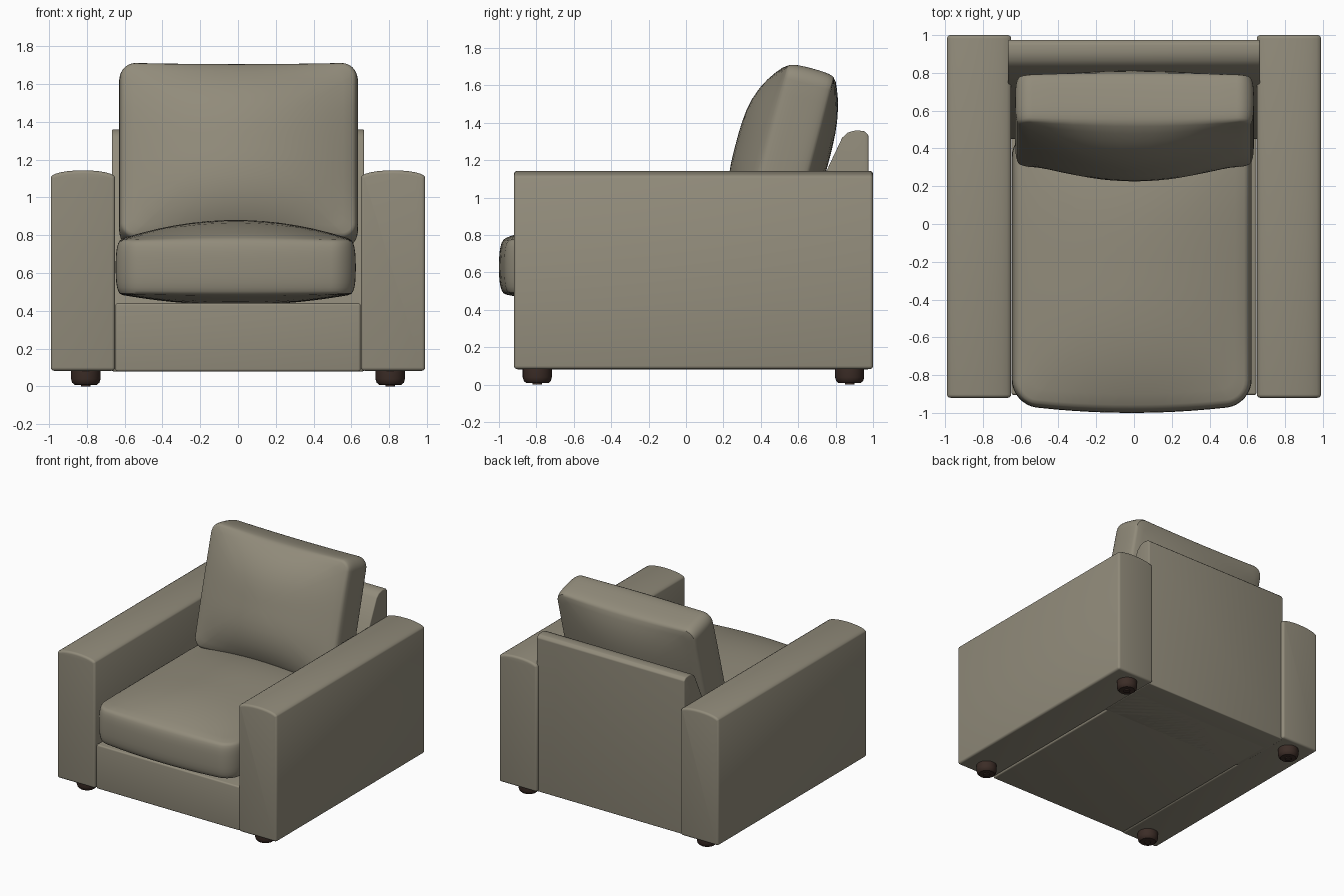
import bpy, bmesh, math
from mathutils import Matrix

if "Cube" in bpy.data.objects:
    bpy.data.objects.remove(bpy.data.objects["Cube"])


def material(name, rgb):
    m = bpy.data.materials.new(name)
    m.diffuse_color = (*rgb, 1)
    m.use_nodes = True
    m.node_tree.nodes["Principled BSDF"].inputs["Base Color"].default_value = m.diffuse_color
    return m


FABRIC = material("taupe fabric", (0.285, 0.26, 0.197))
WOOD = material("dark brown wood", (0.045, 0.026, 0.02))


def finish(name, bm, mat, matrix=Matrix()):
    bmesh.ops.transform(bm, matrix=matrix, verts=bm.verts)
    bmesh.ops.recalc_face_normals(bm, faces=bm.faces)
    me = bpy.data.meshes.new(name)
    bm.to_mesh(me)
    bm.free()
    me.materials.append(mat)
    ob = bpy.data.objects.new(name, me)
    bpy.context.collection.objects.link(ob)
    bpy.ops.object.select_all(action='DESELECT')
    ob.select_set(True)
    bpy.context.view_layer.objects.active = ob
    bpy.ops.object.shade_smooth_by_angle(angle=math.radians(38))
    return ob


def extrude(name, outline, matrix, length, bevel):
    """Extrude a 2D outline along local z and round its hard edges."""
    bm = bmesh.new()
    f = bm.faces.new([bm.verts.new((a, b, 0)) for a, b in outline])
    ext = bmesh.ops.extrude_face_region(bm, geom=[f])
    bmesh.ops.translate(bm, vec=(0, 0, length),
                        verts=[v for v in ext["geom"] if isinstance(v, bmesh.types.BMVert)])
    bmesh.ops.recalc_face_normals(bm, faces=bm.faces)
    hard = [e for e in bm.edges if e.calc_face_angle(0) > 0.6]
    bmesh.ops.bevel(bm, geom=hard, offset=bevel, segments=4, profile=0.5, affect='EDGES')
    return finish(name, bm, FABRIC, matrix)


def loft(rings):
    """Skin a list of closed rings and cap both ends."""
    bm = bmesh.new()
    rows = [[bm.verts.new(p) for p in r] for r in rings]
    n = len(rows[0])
    for a, b in zip(rows, rows[1:]):
        for i in range(n):
            j = (i + 1) % n
            bm.faces.new((a[i], a[j], b[j], b[i]))
    bm.faces.new(rows[0])
    bm.faces.new(rows[-1])
    return bm


def rounded_rect(hw, hd, r, arc=8, side=10):
    corners = []
    for k, (sx, sy) in enumerate([(1, 1), (-1, 1), (-1, -1), (1, -1)]):
        for i in range(arc + 1):
            t = math.pi / 2 * (k + i / arc)
            corners.append((sx * (hw - r) + r * math.cos(t), sy * (hd - r) + r * math.sin(t)))
    pts = []
    for i, p in enumerate(corners):
        pts.append(p)
        if i % (arc + 1) == arc:
            q = corners[(i + 1) % len(corners)]
            pts += [(p[0] + (q[0] - p[0]) * s / side, p[1] + (q[1] - p[1]) * s / side)
                    for s in range(1, side)]
    return pts


def cushion(name, hw, hd, r, thick, puff_top, puff_bottom, rnd, bow, matrix):
    """Pillow: rounded rim, domed top and bottom, bowed ends."""
    h = thick / 2

    def ring(inset, scale, z, puff):
        out = []
        for x, y in rounded_rect(hw - inset, hd - inset, r - inset):
            x, y = x * scale, y * scale
            u, v = x / hw, y / hd
            dome = puff * (1 - u * u) * (1 - abs(v) ** 3)
            out.append((x, y + bow * (1 - u * u) * v, z + dome))
        return out

    scales = [0.02, 0.12, 0.25, 0.4, 0.55, 0.7, 0.82, 0.92]
    rings = [ring(rnd, s, -h, -puff_bottom) for s in scales]
    for i in range(13):
        t = math.pi * (i / 12 - 0.5)
        c, s = math.cos(t), math.sin(t)
        z = math.copysign(abs(s) ** 0.8, s) * h
        w = s * s * s * s
        rings.append(ring(rnd * (1 - abs(c) ** 0.6), 1, z,
                          w * (puff_top if s > 0 else -puff_bottom)))
    rings += [ring(rnd, s, h, puff_top) for s in reversed(scales)]
    return finish(name, loft(rings), FABRIC, matrix)


# Outline planes: XZ outline extruded along -y, YZ outline extruded along +x
XZ = Matrix.Rotation(math.pi / 2, 4, 'X')
YZ = Matrix(((0, 0, 1, 0), (1, 0, 0, 0), (0, 1, 0, 0), (0, 0, 0, 1)))

# Arms with a softly crowned top, and feet
foot_profile = [(0.025, 0), (0.025, 0.008), (0.06, 0.009), (0.072, 0.02), (0.078, 0.04), (0.078, 0.095)]
for sx, side in ((-1, "left"), (1, "right")):
    top = [(sx * (0.82 + 0.17 * math.cos(t)), 1.105 + 0.038 * math.sin(t))
           for t in (math.pi * i / 12 for i in range(1, 12))]
    arm = ([(sx * 0.65, 0.083), (sx * 0.99, 0.083), (sx * 0.99, 1.105)] + top + [(sx * 0.65, 1.105)])
    extrude(side + "_arm", arm, Matrix.Translation((0, 1.0, 0)) @ XZ, 1.92, 0.018)
    for y, end in ((-0.795, "front"), (0.875, "back")):
        rings = [[(r * math.cos(math.tau * i / 32), r * math.sin(math.tau * i / 32), z)
                  for i in range(32)] for r, z in foot_profile]
        finish(f"{end}_{side}_foot", loft(rings), WOOD, Matrix.Translation((sx * 0.805, y, 0)))

# Seat base
extrude("base", [(-0.905, 0.08), (0.8, 0.08), (0.8, 0.44), (-0.905, 0.44)],
        Matrix.Translation((-0.648, 0, 0)) @ YZ, 1.296, 0.012)

# Sloped back frame with a rounded top
back = [(0.45, 0.08), (0.975, 0.08), (0.975, 1.335), (0.955, 1.355), (0.91, 1.36),
        (0.865, 1.348), (0.835, 1.32), (0.75, 1.14), (0.45, 0.48)]
extrude("back_frame", back, Matrix.Translation((-0.667, 0, 0)) @ YZ, 1.334, 0.008)

# Cushions
cushion("seat_cushion", 0.635, 0.72, 0.13, 0.28, 0.11, 0.06, 0.04, 0.045,
        Matrix.Translation((-0.012, -0.235, 0.63)))
cushion("back_cushion", 0.632, 0.49, 0.09, 0.25, 0.165, 0.09, 0.03, -0.01,
        Matrix.Translation((0.003, 0.548, 1.22)) @ Matrix.Rotation(math.radians(75), 4, 'X'))
